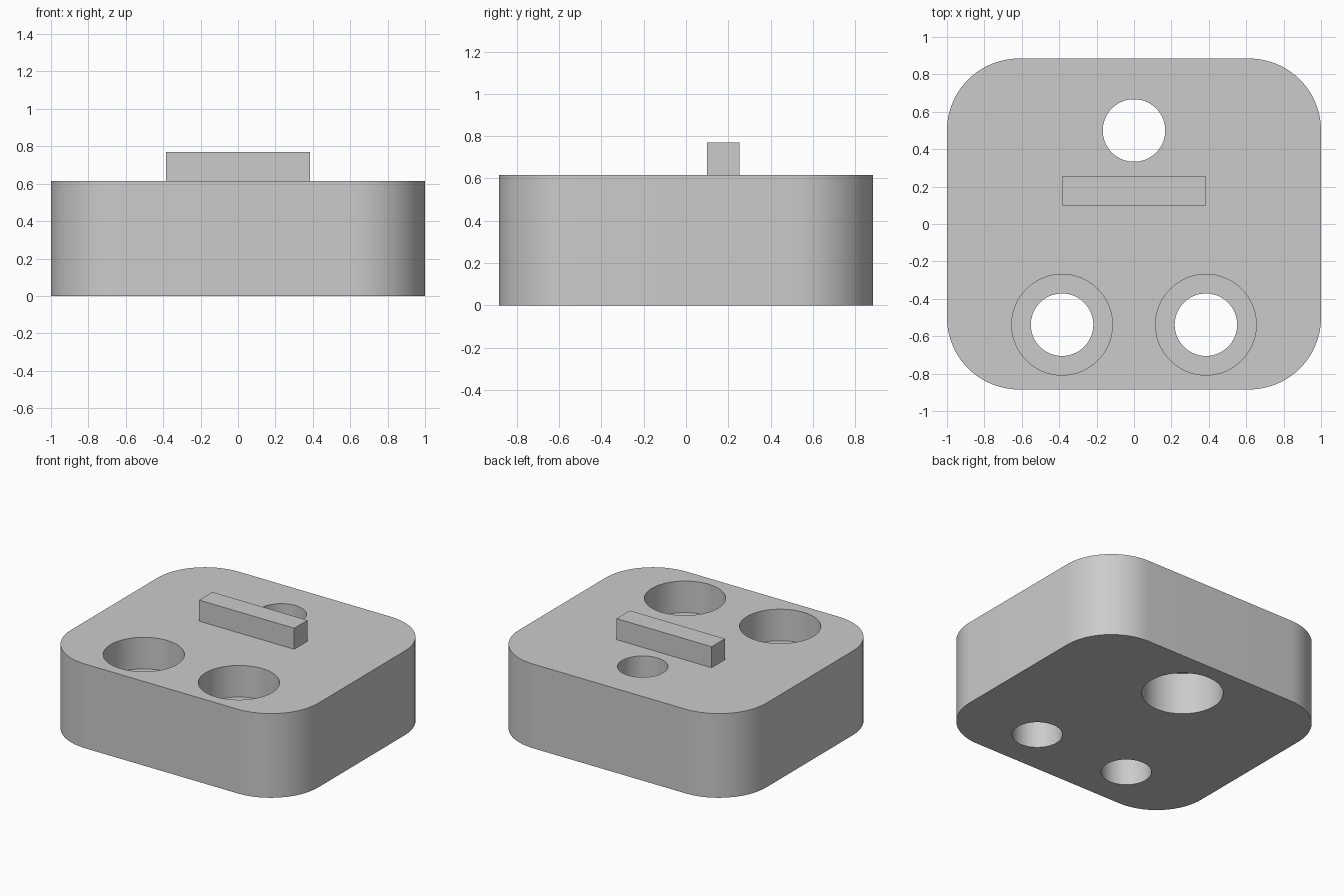
import bpy, bmesh
from math import pi, cos, sin

if "Cube" in bpy.data.objects:
    bpy.data.objects.remove(bpy.data.objects["Cube"], do_unlink=True)

U = 1 / 13  # design unit: the block is 26 x 23 x 8 units
LENGTH, WIDTH, HEIGHT, CORNER = 26 * U, 23 * U, 8 * U, 5 * U
HOLE_R, BORE_R = 0.167, 3.5 * U

grey = bpy.data.materials.new("plain grey")
grey.use_nodes = True
grey.diffuse_color = (0.6, 0.6, 0.6, 1)
grey.node_tree.nodes["Principled BSDF"].inputs["Base Color"].default_value = grey.diffuse_color


def prism(name, outline, z0, z1):
    """Extrude a flat outline from z0 up to z1."""
    bm = bmesh.new()
    base = bm.faces.new([bm.verts.new((x, y, z0)) for x, y in outline])
    top = bmesh.ops.extrude_face_region(bm, geom=[base])["geom"]
    verts = [v for v in top if isinstance(v, bmesh.types.BMVert)]
    bmesh.ops.translate(bm, vec=(0, 0, z1 - z0), verts=verts)
    bmesh.ops.recalc_face_normals(bm, faces=bm.faces)
    mesh = bpy.data.meshes.new(name)
    bm.to_mesh(mesh)
    bm.free()
    mesh.materials.append(grey)
    obj = bpy.data.objects.new(name, mesh)
    bpy.context.collection.objects.link(obj)
    return obj


def arc(cx, cy, r, start, sweep, n):
    return [(cx + r * cos(start + sweep * i / n), cy + r * sin(start + sweep * i / n))
            for i in range(n + 1)]


def activate(obj):
    bpy.ops.object.select_all(action="DESELECT")
    obj.select_set(True)
    bpy.context.view_layer.objects.active = obj


def drill(body, x, y, r, z0, z1):
    """Cut a round hole out of the body."""
    cutter = prism("hole_cutter", arc(x, y, r, 0, 2 * pi, 72)[:-1], z0, z1)
    cutter.hide_render = True
    cut = body.modifiers.new("hole", "BOOLEAN")
    cut.operation, cut.solver, cut.object = "DIFFERENCE", "EXACT", cutter
    activate(body)
    bpy.ops.object.modifier_apply(modifier=cut.name)
    bpy.data.objects.remove(cutter, do_unlink=True)


# Block with rounded vertical corners
outline = []
for i, (sx, sy) in enumerate([(1, 1), (-1, 1), (-1, -1), (1, -1)]):
    outline += arc(sx * (LENGTH / 2 - CORNER), sy * (WIDTH / 2 - CORNER),
                   CORNER, i * pi / 2, pi / 2, 20)
block = prism("block", outline, 0, HEIGHT)

# Two front holes, counterbored from above
for side in (-1, 1):
    x, y = side * 5 * U, -7 * U
    drill(block, x, y, BORE_R, HEIGHT - 3 * U, HEIGHT + U)
    drill(block, x, y, HOLE_R, -U, HEIGHT + U)

# Back hole, counterbored from below
drill(block, 0, 6.5 * U, BORE_R, -U, 4 * U)
drill(block, 0, 6.5 * U, HOLE_R, -U, HEIGHT + U)

activate(block)
bpy.ops.object.shade_smooth_by_angle(angle=pi / 6)

# Raised bar on the top face
hx, y0, y1 = 5 * U, 0.1, 0.1 + 2 * U
prism("raised_bar", [(-hx, y0), (hx, y0), (hx, y1), (-hx, y1)], HEIGHT, HEIGHT + 2 * U)
